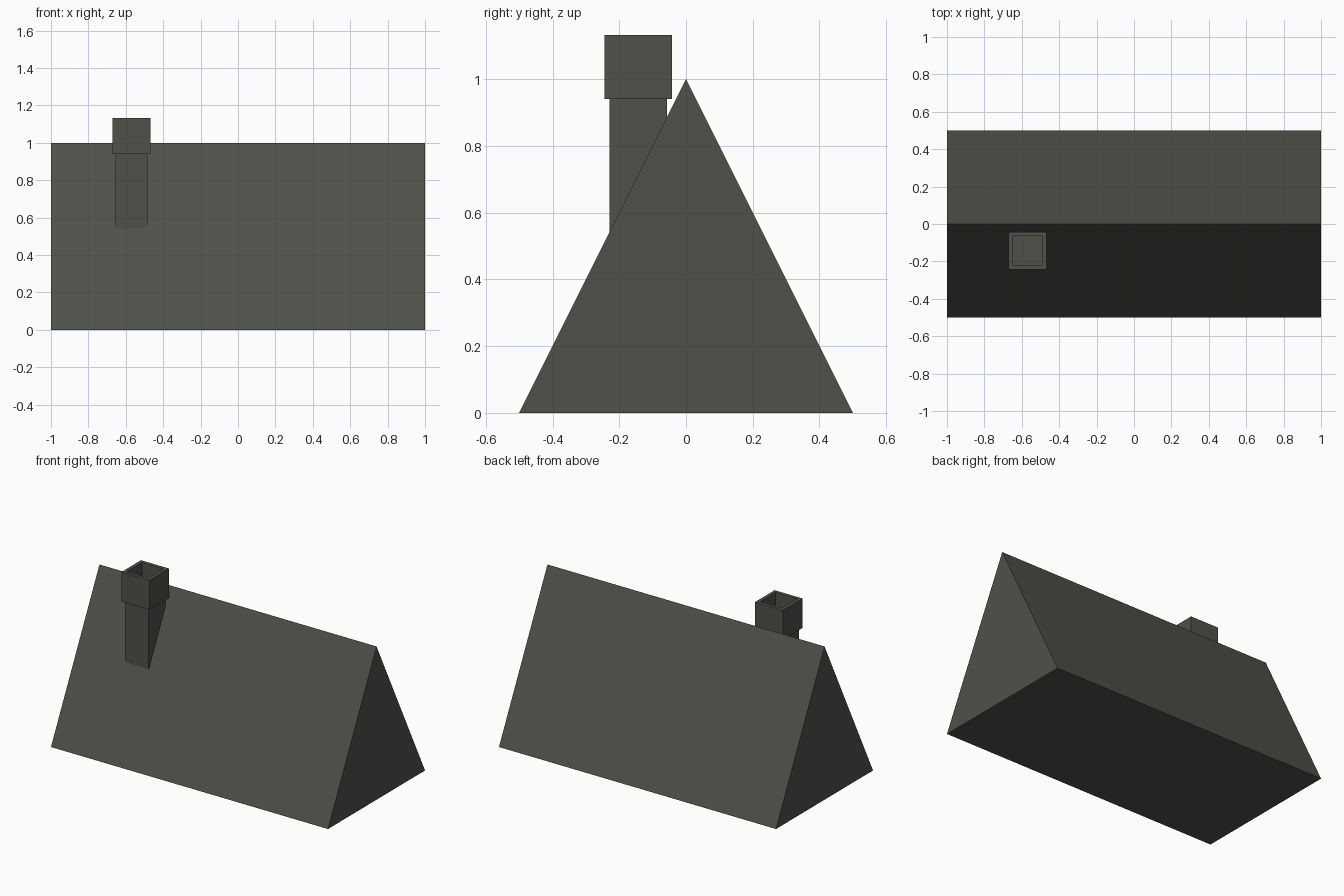
import bpy, bmesh

if "Cube" in bpy.data.objects:
    bpy.data.objects.remove(bpy.data.objects["Cube"])

slate = bpy.data.materials.new("dark grey slate")
slate.diffuse_color = (0.082, 0.082, 0.07, 1)
slate.use_nodes = True
slate.node_tree.nodes["Principled BSDF"].inputs["Base Color"].default_value = slate.diffuse_color


def finish(name, bm):
    bmesh.ops.recalc_face_normals(bm, faces=bm.faces)
    mesh = bpy.data.meshes.new(name)
    bm.to_mesh(mesh)
    bm.free()
    mesh.materials.append(slate)
    obj = bpy.data.objects.new(name, mesh)
    bpy.context.collection.objects.link(obj)
    return obj


def extrude(bm, face, dz):
    """Extrude a horizontal face straight up or down; return the new face."""
    new = bmesh.ops.extrude_discrete_faces(bm, faces=[face])["faces"][0]
    for v in new.verts:
        v.co.z += dz
    return new


# Roof: triangular prism swept along x
bm = bmesh.new()
gable = bm.faces.new([bm.verts.new((-1, y, z)) for y, z in ((-0.5, 0), (0.5, 0), (0, 1))])
ends = bmesh.ops.extrude_face_region(bm, geom=[gable], use_keep_orig=True)["geom"]
for v in [g for g in ends if isinstance(g, bmesh.types.BMVert)]:
    v.co.x = 1
finish("roof", bm)

# Chimney: square rings from the shaft foot, out to the cap, then down the flue
CX, CY = -0.57, -0.143
rings = [(0.086, 0.50), (0.086, 0.94), (0.101, 0.94), (0.101, 1.132),
         (0.078, 1.132), (0.078, 0.94)]  # half width, height
bm = bmesh.new()
loops = [[bm.verts.new((CX + sx * r, CY + sy * r, z))
          for sx, sy in ((-1, -1), (1, -1), (1, 1), (-1, 1))] for r, z in rings]
for a, b in zip(loops, loops[1:]):
    for i in range(4):
        j = (i + 1) % 4
        bm.faces.new((a[i], a[j], b[j], b[i]))
bm.faces.new(loops[0][::-1])   # foot, hidden inside the roof
bm.faces.new(loops[-1])        # flue floor
finish("chimney", bm)
